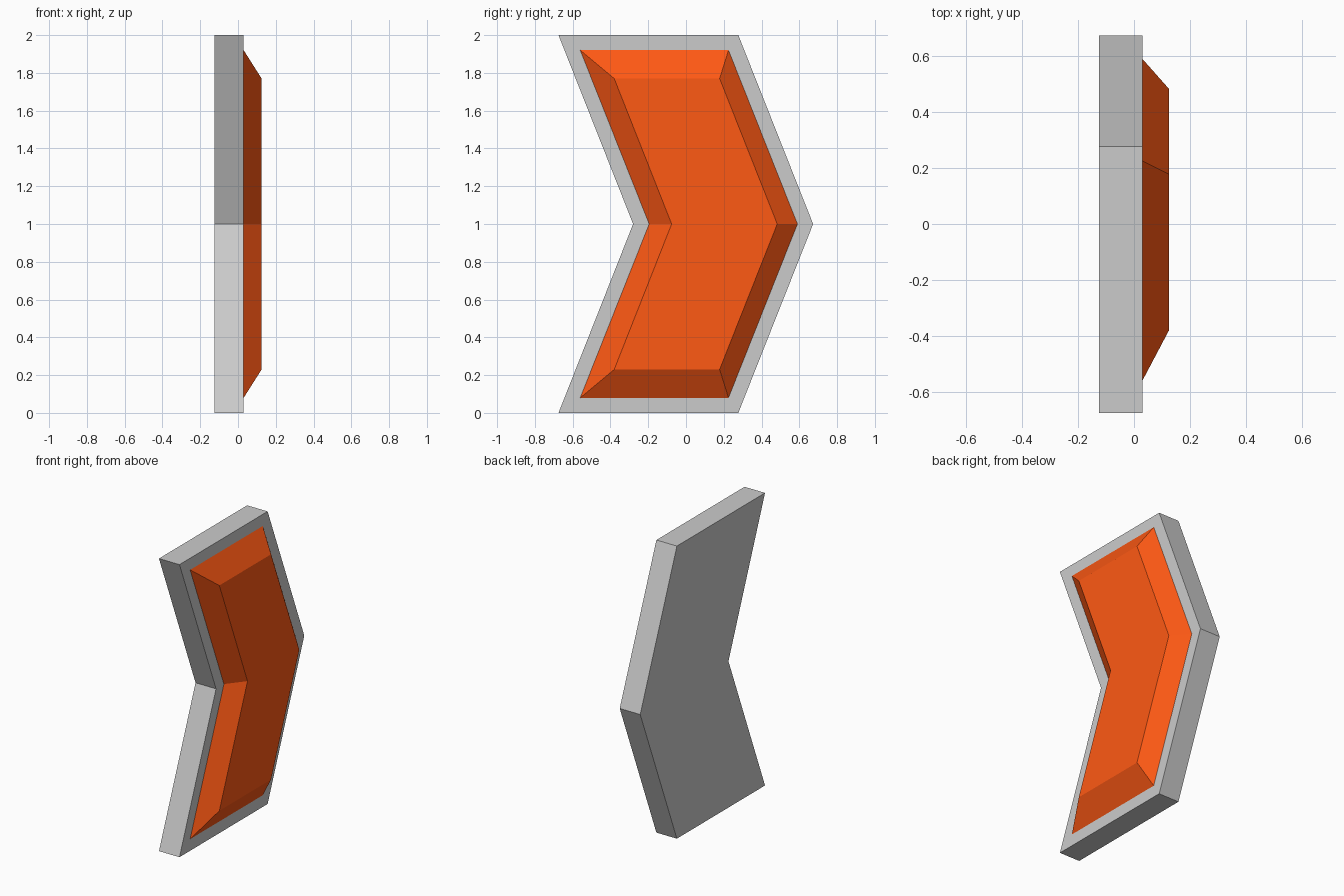
import bpy
import bmesh

if "Cube" in bpy.data.objects:
    bpy.data.objects.remove(bpy.data.objects["Cube"])


def chevron(top, y_left, y_right, y_notch, y_tip):
    """Chevron outline in (y, z), mirrored about z = 1, pointing to +y."""
    return [(y_left, 2 - top), (y_right, 2 - top), (y_tip, 1),
            (y_right, top), (y_left, top), (y_notch, 1)]


def loft(name, rings, cap_back=False, cap_front=False):
    """Bridge successive (x, outline) rings and cap the chosen ends."""
    bm = bmesh.new()
    loops = [[bm.verts.new((x, y, z)) for y, z in outline] for x, outline in rings]
    for a, b in zip(loops, loops[1:]):
        for i in range(len(a)):
            j = (i + 1) % len(a)
            bm.faces.new((a[i], a[j], b[j], b[i]))
    if cap_back:
        bm.faces.new(loops[0][::-1])
    if cap_front:
        bm.faces.new(loops[-1])
    mesh = bpy.data.meshes.new(name)
    bm.to_mesh(mesh)
    bm.free()
    obj = bpy.data.objects.new(name, mesh)
    bpy.context.collection.objects.link(obj)
    return obj


BACK, FACE, FRONT = -0.125, 0.03, 0.125
outer = chevron(2.0, -0.675, 0.277, -0.28, 0.673)
border = chevron(1.92, -0.56, 0.225, -0.195, 0.59)
raised = chevron(1.77, -0.38, 0.178, -0.076, 0.483)

# Grey backing plate with a flat rim around the panel
loft("backing_plate", [(BACK, outer), (FACE, outer), (FACE, border)], cap_back=True)

# Orange raised panel with sloped edges
panel = loft("raised_panel", [(FACE, border), (FRONT, raised)], cap_front=True)
orange = bpy.data.materials.new("orange")
orange.diffuse_color = (1.0, 0.1, 0.007, 1)
orange.use_nodes = True
orange.node_tree.nodes["Principled BSDF"].inputs["Base Color"].default_value = orange.diffuse_color
panel.data.materials.append(orange)
